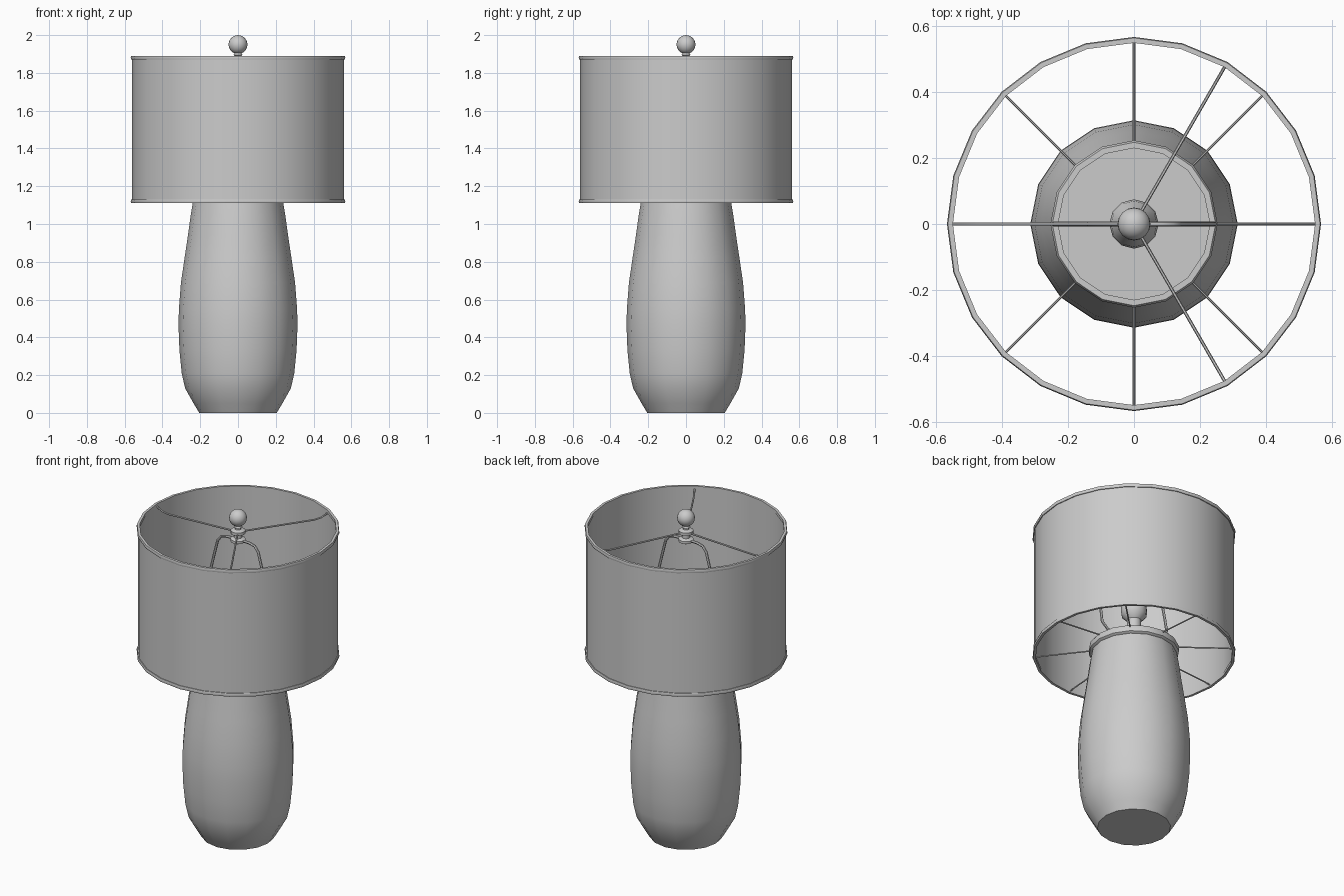
import bpy, bmesh, math

if "Cube" in bpy.data.objects:
    bpy.data.objects.remove(bpy.data.objects["Cube"])


def finish(obj, angle=40):
    bpy.ops.object.select_all(action='DESELECT')
    obj.select_set(True)
    bpy.context.view_layer.objects.active = obj
    bpy.ops.object.shade_smooth_by_angle(angle=math.radians(angle))
    return obj


def lathe(name, profile, sides, closed=False):
    """Revolve (radius, height) points around z; open profiles get end caps."""
    bm = bmesh.new()
    rings = []
    for r, z in profile:
        rings.append([bm.verts.new((r * math.cos(2 * math.pi * i / sides),
                                    r * math.sin(2 * math.pi * i / sides), z))
                      for i in range(sides)])
    pairs = list(zip(rings, rings[1:]))
    if closed:
        pairs.append((rings[-1], rings[0]))
    for a, b in pairs:
        for i in range(sides):
            j = (i + 1) % sides
            bm.faces.new((a[i], a[j], b[j], b[i]))
    if not closed:
        bm.faces.new(rings[0][::-1])
        bm.faces.new(rings[-1])
    bmesh.ops.recalc_face_normals(bm, faces=bm.faces)
    mesh = bpy.data.meshes.new(name)
    bm.to_mesh(mesh)
    bm.free()
    obj = bpy.data.objects.new(name, mesh)
    bpy.context.collection.objects.link(obj)
    return finish(obj)


def wire(name, path, radius, angle=0.0):
    """Round rod along a path, turned about z, converted to mesh."""
    curve = bpy.data.curves.new(name, 'CURVE')
    curve.dimensions = '3D'
    curve.bevel_depth = radius
    curve.bevel_resolution = 1
    curve.use_fill_caps = True
    spline = curve.splines.new('POLY')
    spline.points.add(len(path) - 1)
    c, s = math.cos(angle), math.sin(angle)
    for p, (x, z) in zip(spline.points, path):
        p.co = (x * c, x * s, z, 1)
    obj = bpy.data.objects.new(name, curve)
    bpy.context.collection.objects.link(obj)
    bpy.ops.object.select_all(action='DESELECT')
    obj.select_set(True)
    bpy.context.view_layer.objects.active = obj
    bpy.ops.object.convert(target='MESH')
    return finish(bpy.context.view_layer.objects.active)


# Vase-shaped body with a lip and a cap
lathe("body", [(0.205, 0), (0.235, 0.05), (0.28, 0.13), (0.298, 0.21), (0.31, 0.33),
               (0.315, 0.46), (0.313, 0.55), (0.302, 0.69), (0.283, 0.82),
               (0.265, 0.94), (0.25, 1.05), (0.238, 1.12)], 16)
lathe("body_lip", [(0.236, 1.11), (0.252, 1.122), (0.254, 1.15), (0.248, 1.16)], 16)
lathe("body_cap", [(0.232, 1.155), (0.232, 1.165)], 16)

# Drum shade and its two rolled rims
lathe("shade", [(0.56, 1.115), (0.56, 1.885), (0.553, 1.885), (0.553, 1.115)], 24, True)
for label, z in (("lower", 1.12), ("upper", 1.88)):
    lathe(label + "_shade_rim", [(0.55, z - 0.01), (0.565, z - 0.01), (0.568, z),
                                 (0.565, z + 0.01), (0.55, z + 0.01)], 24, True)

# Lower spokes between the body lip and the shade
for i in range(8):
    wire(f"lower_spoke_{i}", [(0.24, 1.148), (0.52, 1.127), (0.56, 1.12)],
         0.004, i * math.pi / 4)

# Three upper arms carrying the shade
for i in range(3):
    wire(f"upper_arm_{i}", [(0.02, 1.862), (0.47, 1.845), (0.51, 1.85), (0.558, 1.873)],
         0.005, math.radians(60 + 120 * i))

# Stem, socket and flared holder
lathe("stem_and_socket", [(0.06, 1.16), (0.06, 1.18), (0.04, 1.19), (0.04, 1.33),
                          (0.07, 1.36), (0.075, 1.39), (0.07, 1.43), (0.05, 1.46),
                          (0.045, 1.54)], 12)

# Harp loop
half = [(0.04, 1.19), (0.19, 1.205), (0.232, 1.24), (0.243, 1.32), (0.225, 1.42), (0.19, 1.57),
        (0.155, 1.71), (0.138, 1.775), (0.115, 1.805), (0.08, 1.815), (0, 1.817)]
wire("harp", half + [(-x, z) for x, z in half[-2::-1]], 0.008)

# Hub and finial stem
lathe("hub", [(0.03, 1.80), (0.043, 1.807), (0.043, 1.822), (0.022, 1.83), (0.022, 1.85),
              (0.042, 1.856), (0.042, 1.874), (0.018, 1.882), (0.018, 1.89),
              (0.024, 1.895), (0.016, 1.91)], 12)

# Ball finial
bpy.ops.mesh.primitive_uv_sphere_add(segments=16, ring_count=12, radius=0.05,
                                     location=(0, 0, 1.95))
ball = bpy.context.object
ball.name = "finial_ball"
finish(ball)
